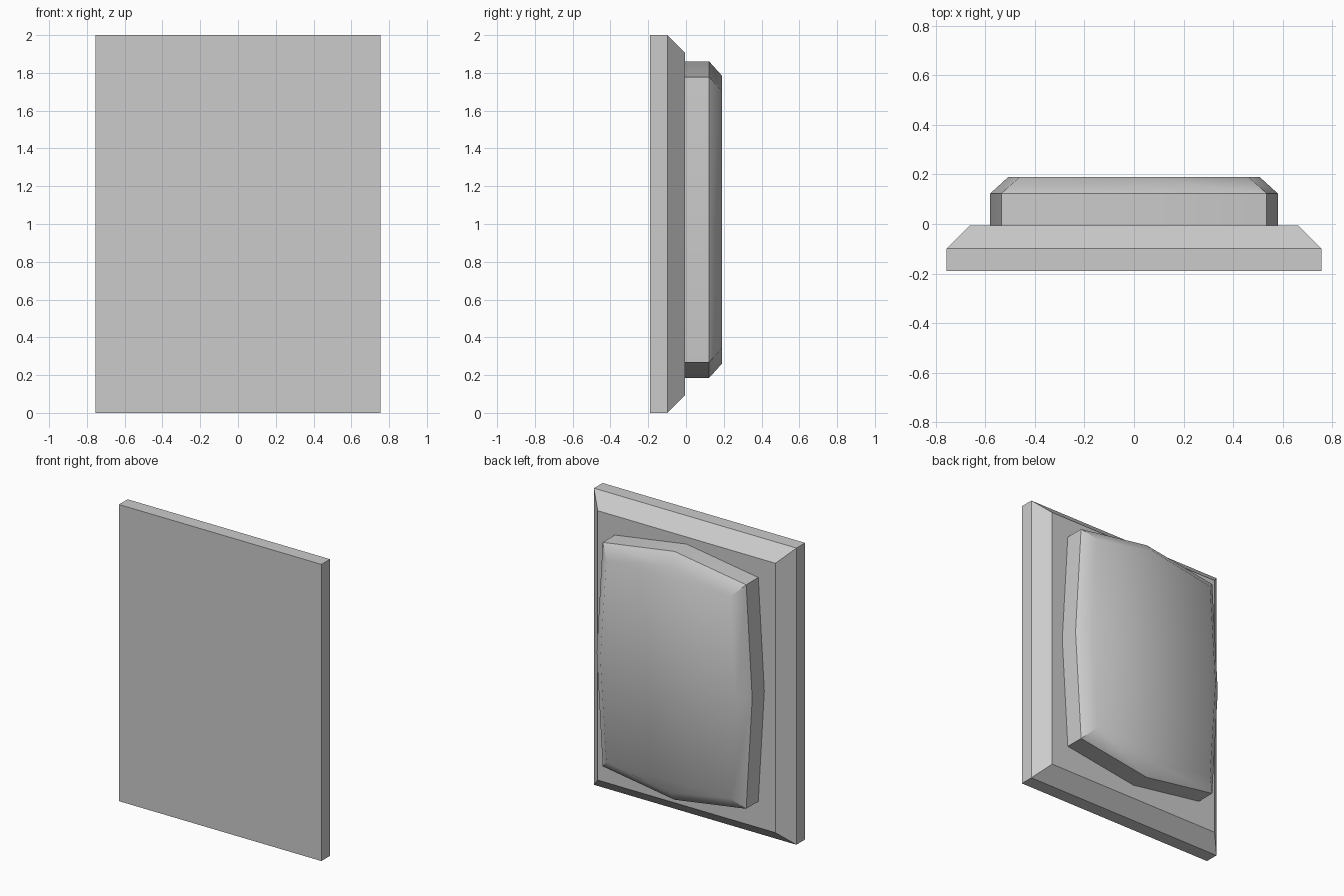
import bpy, math

if "Cube" in bpy.data.objects:
    bpy.data.objects.remove(bpy.data.objects["Cube"])


def lofted_slab(name, rings):
    """Closed slab through matching outlines; each ring is (y, [(x, z), ...])."""
    n = len(rings[0][1])
    verts = [(x, y, z) for y, outline in rings for x, z in outline]
    faces = [tuple(range(n)), tuple(reversed(range(len(verts) - n, len(verts))))]
    for r in range(len(rings) - 1):
        for i in range(n):
            a, b = r * n + i, r * n + (i + 1) % n
            faces.append((a, a + n, b + n, b))
    mesh = bpy.data.meshes.new(name)
    mesh.from_pydata(verts, [], faces)
    obj = bpy.data.objects.new(name, mesh)
    bpy.context.collection.objects.link(obj)
    return obj


def rectangle(inset):
    w, lo, hi = 0.755 - inset, inset, 2 - inset
    return [(-w, lo), (w, lo), (w, hi), (-w, hi)]


def bowed(inset):
    # Rectangle whose four sides each bow out to a midpoint
    cz, cw, ch, mw, mh = 1.023, 0.535, 0.755, 0.58, 0.837
    cw, ch, mw, mh = cw - inset, ch - inset, mw - inset, mh - inset
    return [(x, cz + z) for x, z in [
        (-cw, -ch), (0, -mh), (cw, -ch), (mw, 0),
        (cw, ch), (0, mh), (-cw, ch), (-mw, 0)]]


# Flat back plate with a chamfered rim
lofted_slab("back_plate", [(-0.19, rectangle(0)), (-0.098, rectangle(0)),
                           (-0.006, rectangle(0.092))])

# Raised bowed panel, softly shaded over its chamfer
panel = lofted_slab("raised_panel", [(-0.006, bowed(0)), (0.123, bowed(0)),
                                     (0.19, bowed(0.074))])
bpy.context.view_layer.objects.active = panel
panel.select_set(True)
bpy.ops.object.shade_smooth_by_angle(angle=math.radians(48))
